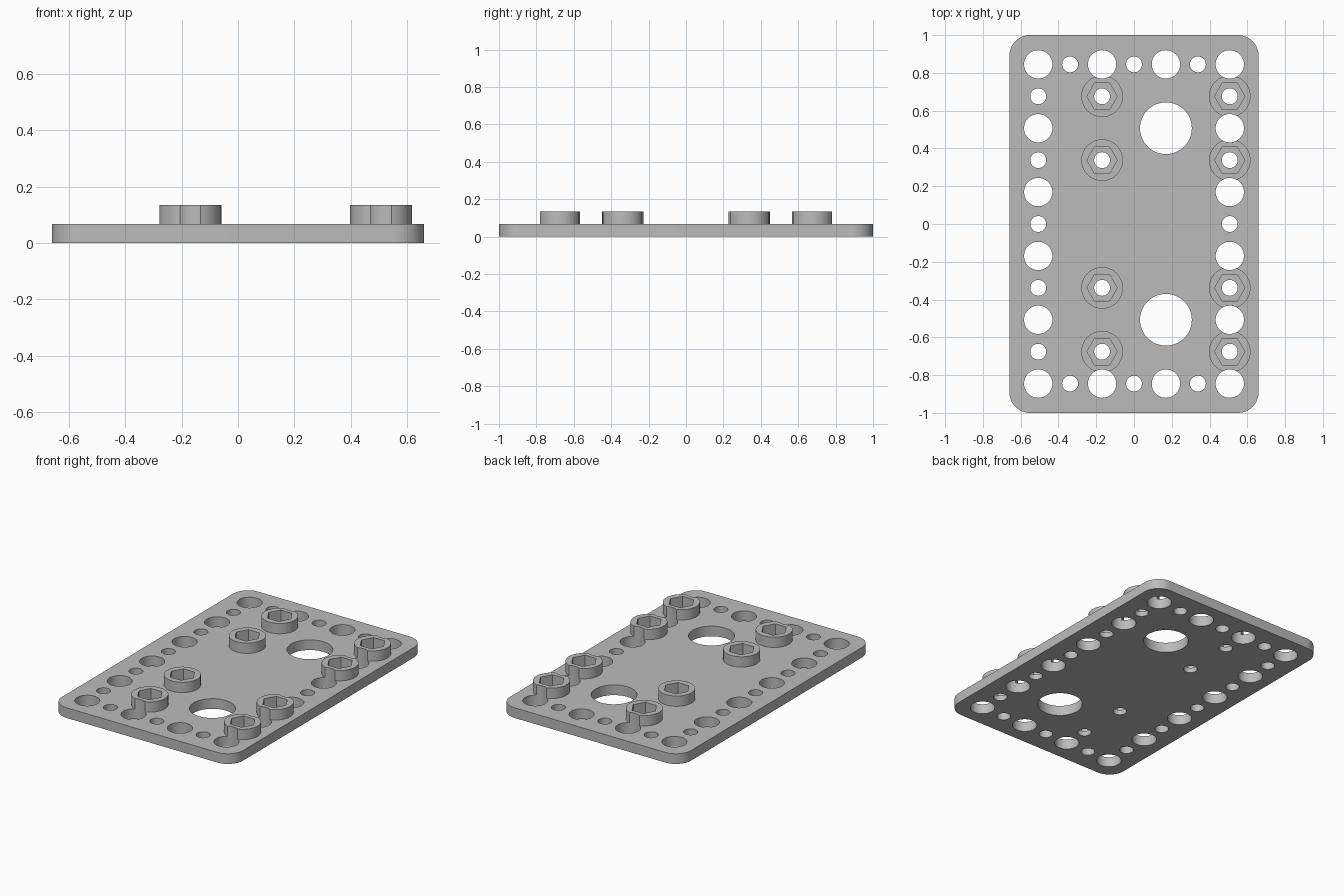
import bpy, bmesh, math

PITCH = 0.169          # hole grid spacing
PLATE_T = 0.067        # plate thickness
TOP = 0.135            # top of the bosses
POCKET_FLOOR = 0.034   # bottom of the hexagonal nut pockets

cube = bpy.data.objects.get("Cube")
if cube:
    bpy.data.objects.remove(cube, do_unlink=True)

grey = bpy.data.materials.new("light grey")
grey.use_nodes = True
grey.diffuse_color = (0.5, 0.5, 0.5, 1)
grey.node_tree.nodes["Principled BSDF"].inputs["Base Color"].default_value = grey.diffuse_color


def make_object(name, bm):
    bmesh.ops.recalc_face_normals(bm, faces=bm.faces)
    mesh = bpy.data.meshes.new(name)
    bm.to_mesh(mesh)
    bm.free()
    mesh.materials.append(grey)
    obj = bpy.data.objects.new(name, mesh)
    bpy.context.collection.objects.link(obj)
    return obj


def prism(bm, outline, z0, z1):
    """Extrude a closed outline upwards from z0 to z1."""
    base = bm.faces.new([bm.verts.new((x, y, z0)) for x, y in outline])
    ext = bmesh.ops.extrude_face_region(bm, geom=[base], use_keep_orig=True)
    verts = [g for g in ext["geom"] if isinstance(g, bmesh.types.BMVert)]
    bmesh.ops.translate(bm, verts=verts, vec=(0, 0, z1 - z0))


def ring(x, y, r, n):
    return [(x + r * math.cos(math.tau * i / n), y + r * math.sin(math.tau * i / n))
            for i in range(n)]


def rounded_rect(hx, hy, r, steps=12):
    pts = []
    for q, (sx, sy) in enumerate([(1, 1), (-1, 1), (-1, -1), (1, -1)]):
        for i in range(steps + 1):
            a = math.pi / 2 * (q + i / steps)
            pts.append((sx * (hx - r) + r * math.cos(a), sy * (hy - r) + r * math.sin(a)))
    return pts


def prisms(name, outlines, z0, z1):
    bm = bmesh.new()
    for outline in outlines:
        prism(bm, outline, z0, z1)
    return make_object(name, bm)


def boolean(obj, other, operation):
    mod = obj.modifiers.new(operation, 'BOOLEAN')
    mod.operation, mod.solver, mod.object = operation, 'EXACT', other
    graph = bpy.context.evaluated_depsgraph_get()
    mesh = bpy.data.meshes.new_from_object(obj.evaluated_get(graph))
    obj.modifiers.clear()
    obj.data = mesh
    bpy.data.objects.remove(other, do_unlink=True)


# Hole positions: border alternates large and small, starting large at corners
border = [(i, j) for i in range(-3, 4) for j in range(-5, 6) if abs(i) == 3 or abs(j) == 5]
boss_spots = [(i * PITCH, j * PITCH) for i in (-1, 3) for j in (-4, -2, 2, 4)]
holes = [ring(i * PITCH, j * PITCH, 0.075 if (i + j) % 2 == 0 else 0.042, 48)
         for i, j in border]
holes += [ring(-PITCH, j * PITCH, 0.042, 48) for j in (-4, -2, 2, 4)]
holes += [ring(PITCH, j * PITCH, 0.137, 64) for j in (-3, 3)]

# Plate with raised round bosses, then drilled and pocketed
plate = prisms("mounting_plate", [rounded_rect(0.66, 1.0, 0.11)], 0, PLATE_T)
boolean(plate, prisms("bosses", [ring(x, y, 0.11, 64) for x, y in boss_spots],
                      PLATE_T / 3, TOP), 'UNION')
boolean(plate, prisms("hole_cutters", holes, -0.1, 0.3), 'DIFFERENCE')
boolean(plate, prisms("nut_pocket_cutters", [ring(x, y, 0.08, 6) for x, y in boss_spots],
                      POCKET_FLOOR, 0.3), 'DIFFERENCE')

# Smooth the curved walls, keep the rims sharp
bpy.ops.object.select_all(action='DESELECT')
plate.select_set(True)
bpy.context.view_layer.objects.active = plate
bpy.ops.object.shade_smooth_by_angle(angle=math.radians(30))
